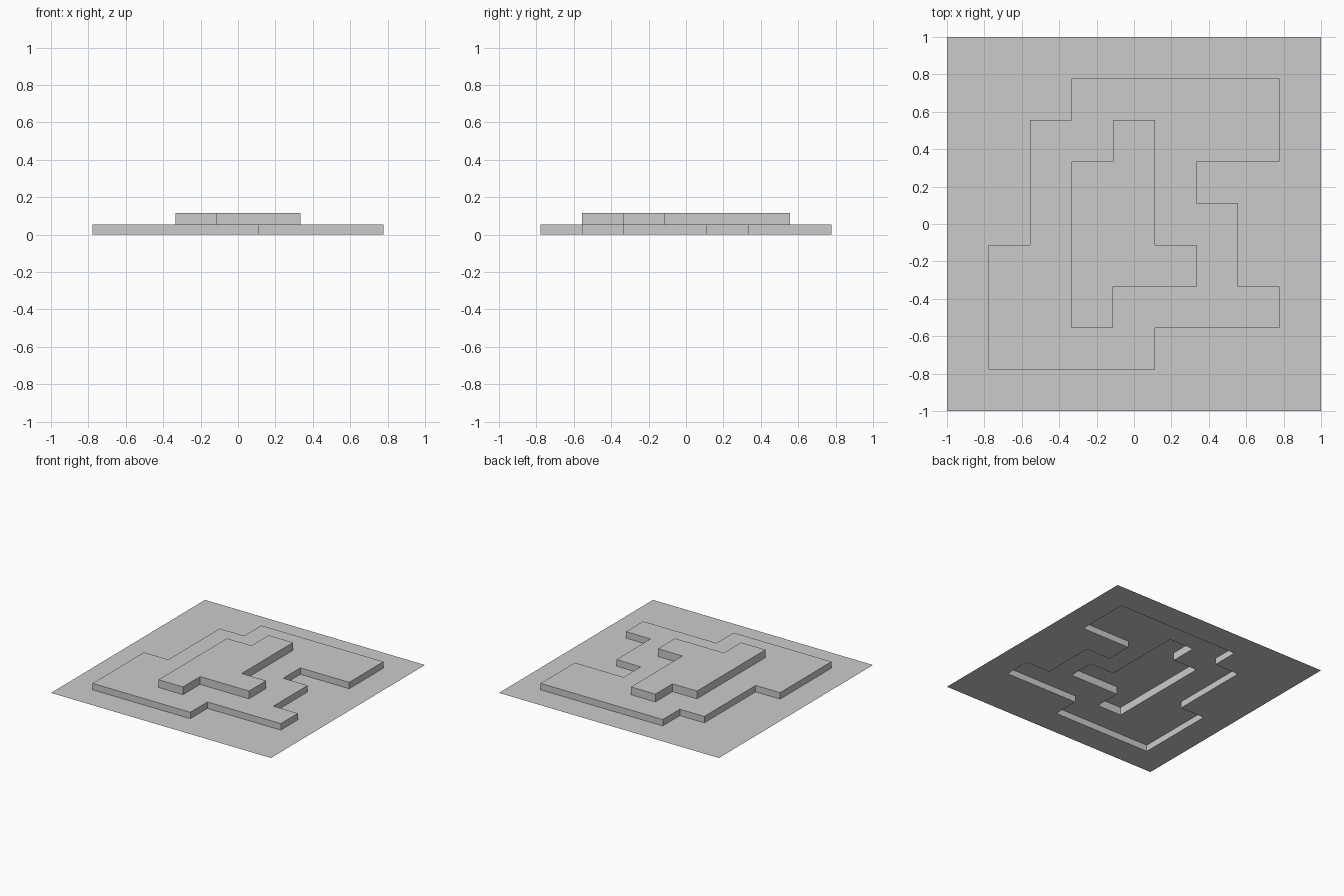
import bpy, bmesh

if "Cube" in bpy.data.objects:
    bpy.data.objects.remove(bpy.data.objects["Cube"])

# Step heights of the terrace and a plan of levels on a 9 x 9 grid (back row first)
HEIGHTS = [0.0, 0.053, 0.117]
PLAN = [
    "000000000",
    "000111110",
    "001121110",
    "001221000",
    "001221100",
    "011222100",
    "011211110",
    "011110000",
    "000000000",
]
N = len(PLAN)


def level_at(co):
    col = int((co.x + 1) / 2 * N)
    row = int((1 - co.y) / 2 * N)
    return int(PLAN[row][col])


# Open sheet, raised in two steps by extruding the marked cells
bm = bmesh.new()
bmesh.ops.create_grid(bm, x_segments=N, y_segments=N, size=1.0)
bm.normal_update()
for level in (1, 2):
    region = [f for f in bm.faces
              if abs(f.normal.z) > 0.9
              and level_at(f.calc_center_median()) >= level]
    result = bmesh.ops.extrude_face_region(bm, geom=region)
    bmesh.ops.delete(bm, geom=[f for f in region if f.is_valid], context='FACES')
    for v in [g for g in result["geom"] if isinstance(g, bmesh.types.BMVert)]:
        v.co.z = HEIGHTS[level]
    bm.normal_update()
bmesh.ops.recalc_face_normals(bm, faces=bm.faces[:])
bm.normal_update()
if sum(f.normal.z * f.calc_area() for f in bm.faces) < 0:
    bmesh.ops.reverse_faces(bm, faces=bm.faces[:])

mesh = bpy.data.meshes.new("terraced_sheet")
bm.to_mesh(mesh)
bm.free()
sheet = bpy.data.objects.new("terraced_sheet", mesh)
bpy.context.collection.objects.link(sheet)
